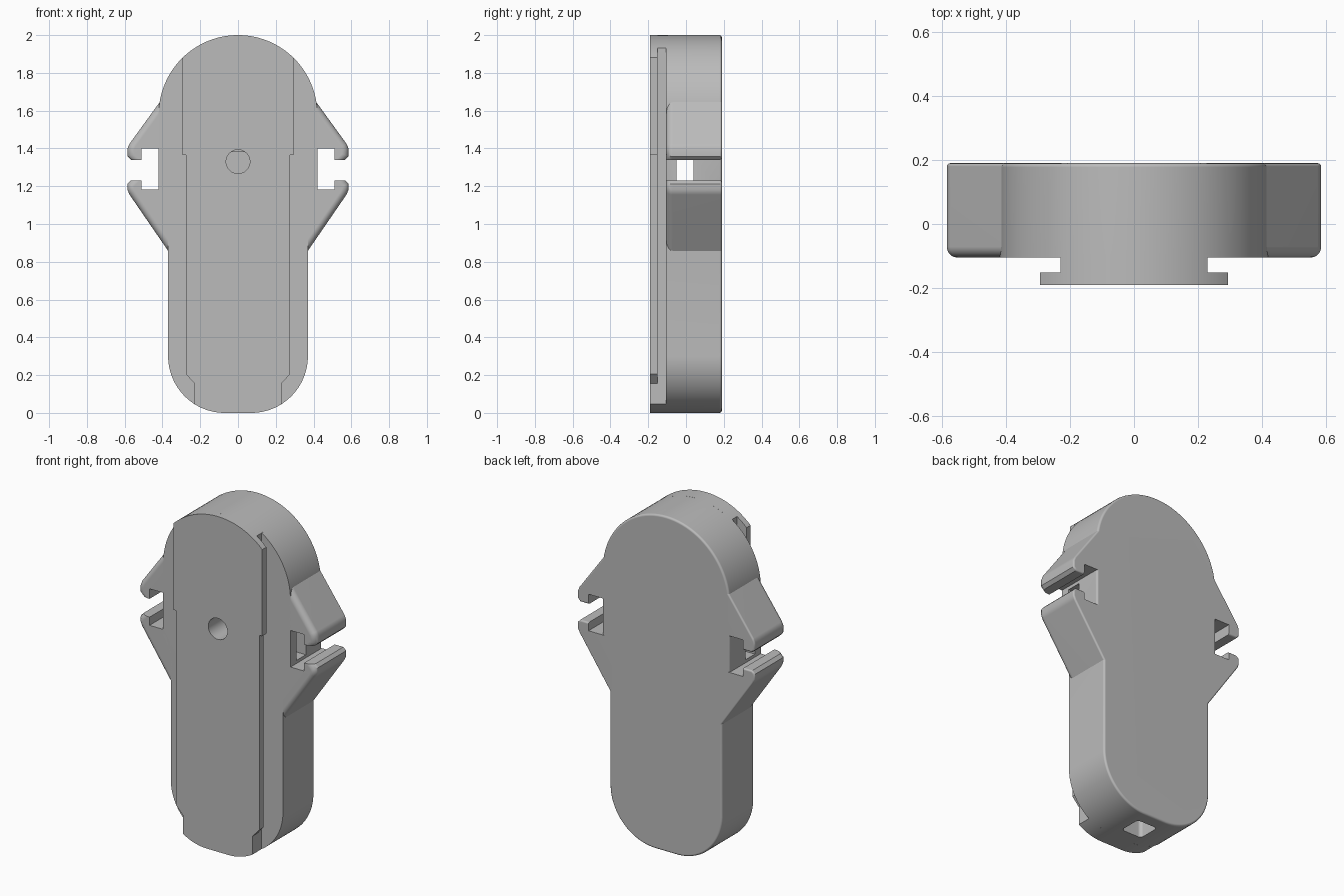
import bpy, bmesh, math

cube = bpy.data.objects.get("Cube")
if cube:
    bpy.data.objects.remove(cube, do_unlink=True)

grey = bpy.data.materials.new("plain grey")
grey.use_nodes = True
colour = (0.5, 0.5, 0.5, 1)
grey.diffuse_color = colour
grey.node_tree.nodes["Principled BSDF"].inputs["Base Color"].default_value = colour

BACK, FRONT = 0.19, -0.105       # main body depth
FLANGE_FRONT, FLANGE_BACK = -0.19, -0.152
TOP_R, TOP_Z = 0.42, 1.58        # crown arc
LOW_R, LOW_X = 0.30, 0.07        # lower corner arcs


def outline(top_w, side, low_w, n=24):
    """Symmetric capsule outline cut to the given half widths."""
    half = []
    a = math.asin(min(1, top_w / TOP_R))
    for i in range(n + 1):
        t = a * i / n
        half.append((TOP_R * math.sin(t), TOP_Z + TOP_R * math.cos(t)))
    half += side
    a = math.asin(min(1, (low_w - LOW_X) / LOW_R))
    for i in range(n + 1):
        t = a * (1 - i / n)
        half.append((LOW_X + LOW_R * math.sin(t), LOW_R * (1 - math.cos(t))))
    return half + [(-x, z) for x, z in reversed(half[1:])]


def round_edges(bm, rule, size, segments):
    edges = [e for e in bm.edges if rule(*[v.co for v in e.verts])]
    bmesh.ops.bevel(bm, geom=edges, offset=size, segments=segments,
                    profile=0.5, affect='EDGES', clamp_overlap=False)


def prism(name, points, y0, y1, rounds=()):
    """Extrude an (x, z) outline along y, then round chosen edges."""
    bm = bmesh.new()
    face = bm.faces.new([bm.verts.new((x, y0, z)) for x, z in points])
    new = bmesh.ops.extrude_face_region(bm, geom=[face])["geom"]
    for v in new:
        if isinstance(v, bmesh.types.BMVert):
            v.co.y = y1
    bmesh.ops.recalc_face_normals(bm, faces=bm.faces)
    for rule, size, segments in rounds:
        round_edges(bm, rule, size, segments)
    mesh = bpy.data.meshes.new(name)
    bm.to_mesh(mesh)
    bm.free()
    mesh.materials.append(grey)
    obj = bpy.data.objects.new(name, mesh)
    bpy.context.collection.objects.link(obj)
    return obj


def activate(obj):
    bpy.ops.object.select_all(action='DESELECT')
    obj.select_set(True)
    bpy.context.view_layer.objects.active = obj


def cut(obj, cutters):
    activate(obj)
    for c in cutters:
        mod = obj.modifiers.new("cut", 'BOOLEAN')
        mod.operation, mod.solver, mod.object = 'DIFFERENCE', 'EXACT', c
        bpy.ops.object.modifier_apply(modifier=mod.name)


def rect(x, z0, z1):
    return [(-x, z0), (x, z0), (x, z1), (-x, z1)]


def at_back(a, b):
    return min(a.y, b.y) > BACK - 0.001


# Main body with a softened back rim
body = prism("main_body",
             outline(TOP_R, [(0.42, 1.15), (0.37, 1.05)], 0.37),
             FRONT, BACK, [(at_back, 0.012, 3)])

# Front rail: narrow stem and wider flange
stem = prism("rail_stem", outline(0.23, [], 0.23), FLANGE_BACK, FRONT + 0.01)
flange = prism("rail_flange",
               outline(0.293, [(0.293, 1.365), (0.275, 1.365),
                               (0.275, 0.205), (0.23, 0.155)], 0.23),
               FLANGE_FRONT, FLANGE_BACK)

# Cutters: pin hole, cross tunnel, bottom pocket
circle = [(0.063 * math.cos(math.tau * i / 40),
           1.33 + 0.063 * math.sin(math.tau * i / 40)) for i in range(40)]
hole = prism("hole_cutter", circle, -0.3, 0.0)
tunnel = prism("tunnel_cutter", rect(0.6, 1.2, 1.38), -0.05, 0.04)
pocket = prism("pocket_cutter", rect(0.068, -0.1, 0.15), -0.023, 0.113,
               [(lambda a, b: abs(a.z - b.z) > 0.1, 0.02, 4)])
cutters = [hole, tunnel, pocket]
cut(body, cutters)
cut(stem, [hole])
cut(flange, [hole])
for c in cutters:
    bpy.data.objects.remove(c, do_unlink=True)

# Side hooks: an upper and a lower one on each side, facing each other
upper = [(0.34, 1.748), (0.574, 1.425), (0.585, 1.4), (0.585, 1.358),
         (0.567, 1.34), (0.51, 1.34), (0.51, 1.4), (0.34, 1.4)]
lower = [(0.33, 0.8), (0.574, 1.155), (0.585, 1.18), (0.585, 1.213),
         (0.567, 1.231), (0.51, 1.231), (0.51, 1.182), (0.33, 1.182)]


def outer_front(a, b):
    outer = max(abs(a.x), abs(b.x)) > 0.57 and min(abs(a.x), abs(b.x)) != 0.51
    on_lip = abs(a.z - b.z) < 0.001
    return outer and not on_lip and max(a.y, b.y) < FRONT + 0.001


def outer_back(a, b):
    return at_back(a, b) and max(abs(a.x), abs(b.x)) > 0.52


parts = [body, stem, flange]
for side, sign in (("left", 1), ("right", -1)):
    for level, shape in (("upper", upper), ("lower", lower)):
        parts.append(prism(f"{side}_{level}_hook",
                           [(sign * x, z) for x, z in shape], FRONT, BACK,
                           [(outer_front, 0.034, 5), (outer_back, 0.01, 3)]))

# Smooth the rounded areas, keep flat faces flat
for obj in parts:
    activate(obj)
    bpy.ops.object.shade_smooth_by_angle(angle=math.radians(35))
    mod = obj.modifiers.new("flat_faces", 'WEIGHTED_NORMAL')
    mod.keep_sharp = True
